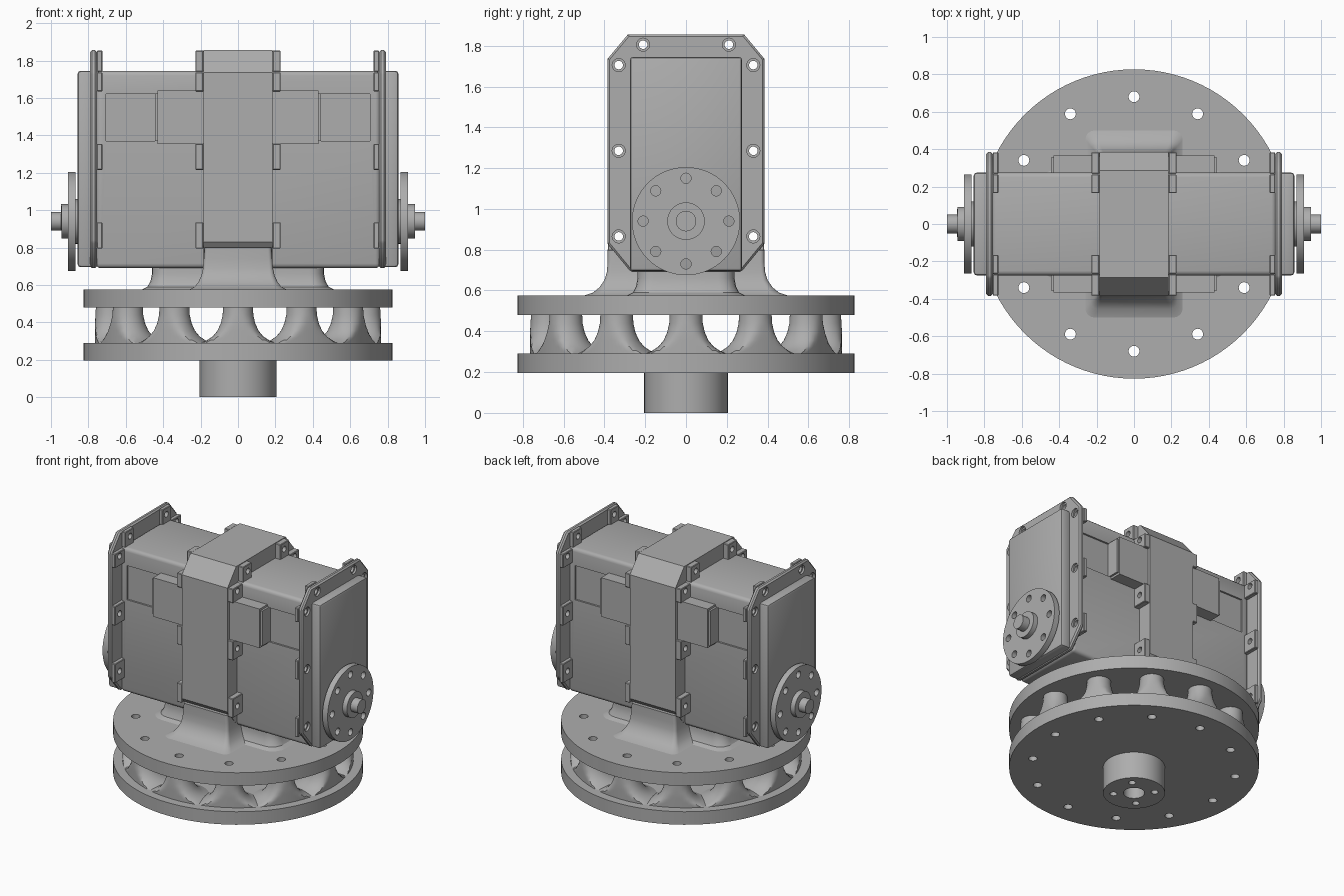
import bpy, bmesh, math
from mathutils import Matrix, Vector

old = bpy.data.objects.get("Cube")
if old:
    bpy.data.objects.remove(old, do_unlink=True)

metal = bpy.data.materials.new("plain grey")
metal.use_nodes = True
grey = (0.42, 0.42, 0.42, 1)
metal.diffuse_color = grey
metal.node_tree.nodes["Principled BSDF"].inputs["Base Color"].default_value = grey
parts = []


# ---- shape helpers ----
def box(bm, x, y, z):
    lo, hi = Vector((min(x), min(y), min(z))), Vector((max(x), max(y), max(z)))
    m = Matrix.Translation((lo + hi) / 2) @ Matrix.Diagonal((*(hi - lo), 1))
    bmesh.ops.create_cube(bm, size=1, matrix=m)


def cyl(bm, axis, u, v, r, a, b, seg=32):
    """Cylinder along z at (x=u, y=v) or along x at (y=u, z=v)."""
    mid = (a + b) / 2
    if axis == "z":
        m = Matrix.Translation((u, v, mid))
    else:
        m = Matrix.Translation((mid, u, v)) @ Matrix.Rotation(math.pi / 2, 4, "Y")
    bmesh.ops.create_cone(bm, cap_ends=True, segments=seg, radius1=r, radius2=r,
                          depth=abs(b - a), matrix=m)


def prism(bm, outline, x0, x1):
    face = bm.faces.new([bm.verts.new((x0, y, z)) for y, z in outline])
    new = bmesh.ops.extrude_face_region(bm, geom=[face])["geom"]
    bmesh.ops.translate(bm, vec=(x1 - x0, 0, 0),
                        verts=[g for g in new if isinstance(g, bmesh.types.BMVert)])


def loft(bm, layers, seg=5):
    """Rounded rectangles (half x, half y, corner, z) joined into a solid."""
    rings = []
    for hx, hy, r, z in layers:
        ring = []
        for q, (sx, sy) in enumerate(((1, 1), (-1, 1), (-1, -1), (1, -1))):
            for i in range(seg + 1):
                a = math.pi / 2 * (q + i / seg)
                ring.append(bm.verts.new((sx * (hx - r) + r * math.cos(a),
                                          sy * (hy - r) + r * math.sin(a), z)))
        rings.append(ring)
    n = len(rings[0])
    for low, up in zip(rings, rings[1:]):
        for i in range(n):
            bm.faces.new((low[i], low[(i + 1) % n], up[(i + 1) % n], up[i]))
    bm.faces.new(rings[0])
    bm.faces.new(rings[-1])


def bake(ob):
    dg = bpy.context.evaluated_depsgraph_get()
    mesh = bpy.data.meshes.new_from_object(ob.evaluated_get(dg))
    ob.modifiers.clear()
    ob.data = mesh


def make(name, bm, bevel=0, segments=2, keep=True):
    bmesh.ops.recalc_face_normals(bm, faces=bm.faces)
    mesh = bpy.data.meshes.new(name)
    bm.to_mesh(mesh)
    bm.free()
    mesh.materials.append(metal)
    ob = bpy.data.objects.new(name, mesh)
    bpy.context.collection.objects.link(ob)
    if bevel:
        mod = ob.modifiers.new("bevel", "BEVEL")
        mod.width, mod.segments, mod.limit_method = bevel, segments, "ANGLE"
        bake(ob)
    if keep:
        parts.append(ob)
    return ob


def cut(ob, bm):
    cutter = make("cutter", bm, keep=False)
    cutter.hide_render = True
    mod = ob.modifiers.new("cut", "BOOLEAN")
    mod.operation, mod.solver, mod.object = "DIFFERENCE", "EXACT", cutter
    bake(ob)
    bpy.data.objects.remove(cutter, do_unlink=True)


# ---- turntable: two drilled discs, hub and flared pillars ----
RING, LIMIT = 0.68, 0.765
spokes = [math.radians(30 * i) for i in range(12)]
for name, z0, z1 in (("lower_disc", 0.195, 0.29), ("upper_disc", 0.48, 0.575)):
    bm = bmesh.new()
    cyl(bm, "z", 0, 0, 0.827, z0, z1, 96)
    disc = make(name, bm)
    bm = bmesh.new()
    for a in spokes:
        cyl(bm, "z", RING * math.cos(a), RING * math.sin(a), 0.029, z0 - 0.1, z1 + 0.1, 20)
    cut(disc, bm)

bm = bmesh.new()
cyl(bm, "z", 0, 0, 0.205, 0, 0.2, 64)
hub = make("base_hub", bm)
bm = bmesh.new()
cyl(bm, "z", 0, 0, 0.07, -0.1, 0.15)
for i in range(4):
    a = math.pi / 4 + i * math.pi / 2
    cyl(bm, "z", 0.137 * math.cos(a), 0.137 * math.sin(a), 0.024, -0.1, 0.12, 20)
cut(hub, bm)

profile = [(0.029, 0.29), (0.2, 0.29), (0.165, 0.305), (0.135, 0.325), (0.11, 0.355),
           (0.092, 0.395), (0.082, 0.44), (0.08, 0.48), (0.029, 0.48)]
bm = bmesh.new()
SEG = 40
for a in spokes:
    grid = []
    for i in range(SEG):
        t = 2 * math.pi * i / SEG
        column = []
        for r, z in profile:
            p = Vector((RING * math.cos(a) + r * math.cos(t), RING * math.sin(a) + r * math.sin(t)))
            if p.length > LIMIT:
                p *= LIMIT / p.length
            column.append(bm.verts.new((p.x, p.y, z)))
        grid.append(column)
    for i in range(SEG):
        here, there = grid[i], grid[(i + 1) % SEG]
        for j in range(len(profile)):
            k = (j + 1) % len(profile)
            bm.faces.new((here[j], there[j], there[k], here[k]))
make("disc_pillars", bm)

# ---- saddle that flares onto the upper disc ----
bm = bmesh.new()
loft(bm, [(0.26, 0.5, 0.05, 0.575), (0.232, 0.455, 0.04, 0.59), (0.212, 0.425, 0.03, 0.615),
          (0.196, 0.4, 0.025, 0.65), (0.187, 0.388, 0.02, 0.69), (0.183, 0.384, 0.02, 0.74),
          (0.178, 0.384, 0.02, 0.8)])
make("saddle_band", bm)
bm = bmesh.new()
loft(bm, [(0.515, 0.29, 0.1, 0.575), (0.485, 0.26, 0.09, 0.59), (0.468, 0.245, 0.08, 0.62),
          (0.46, 0.238, 0.08, 0.66), (0.46, 0.238, 0.08, 0.7)])
make("saddle_foot", bm)

# ---- motor housing with shallow side panels ----
bm = bmesh.new()
box(bm, (-0.76, 0.76), (-0.275, 0.275), (0.69, 1.745))
body = make("motor_housing", bm, 0.025, 3)
bm = bmesh.new()
for sx in (-1, 1):
    for sy in (-1, 1):
        box(bm, (sx * 0.2, sx * 0.705), (sy * 0.262, sy * 0.32), (1.37, 1.62))
cut(body, bm)

# ---- clamp strap and end lids share one chamfered outline ----
half = [(0.27, 0.69), (0.385, 0.83), (0.385, 1.735), (0.285, 1.855)]
outline = half + [(-y, z) for y, z in reversed(half)]
screws = [(s * y, z) for s in (-1, 1)
          for y, z in ((0.21, 1.805), (0.33, 1.705), (0.33, 1.285), (0.33, 0.865))]


def drill(ob, x0, x1, r=0.021):
    bm = bmesh.new()
    for y, z in screws:
        cyl(bm, "x", y, z, r, x0, x1, 20)
    cut(ob, bm)


def bosses(name, x0, x1):
    bm = bmesh.new()
    for y, z in screws:
        s = math.copysign(1, y)
        if z > 1.8:
            box(bm, (x0, x1), (s * 0.165, s * 0.265), (1.74, 1.853))
        else:
            box(bm, (x0, x1), (s * 0.27, s * 0.383), (z - 0.07, min(z + 0.07, 1.737)))
    drill(make(name, bm, 0.004, 1), min(x0, x1) - 0.1, max(x0, x1) + 0.1)


bm = bmesh.new()
prism(bm, outline, -0.185, 0.185)
drill(make("clamp_strap", bm), -0.3, 0.3)

for s, side in ((1, "left"), (-1, "right")):
    bosses(side + "_strap_bosses", s * 0.185, s * 0.228)
    bosses(side + "_lid_bosses", s * 0.725, s * 0.755)

    bm = bmesh.new()
    prism(bm, outline, s * 0.755, s * 0.79)
    lid = make(side + "_lid", bm, 0.01, 1)
    drill(lid, s * 0.7, s * 0.85)
    drill(lid, s * 0.775, s * 0.85, 0.032)
    bm = bmesh.new()
    box(bm, (s * 0.77, s * 0.857), (-0.275, 0.275), (0.695, 1.745))
    make(side + "_lid_panel", bm, 0.016, 2)

    # plugs on the front and back of the housing
    for sy, face in ((-1, "front"), (1, "back")):
        bm = bmesh.new()
        box(bm, (s * 0.18, s * 0.43), (sy * 0.25, sy * 0.365), (1.355, 1.64))
        box(bm, (s * 0.43, s * 0.445), (sy * 0.25, sy * 0.355), (1.37, 1.625))
        make(f"{side}_{face}_plug", bm)

    # output horn with bolt circle, boss and shaft
    bm = bmesh.new()
    cyl(bm, "x", 0, 0.94, 0.265, s * 0.868, s * 0.91, 64)
    horn = make(side + "_horn", bm)
    bm = bmesh.new()
    for i in range(8):
        a = i * math.pi / 4
        cyl(bm, "x", 0.21 * math.cos(a), 0.94 + 0.21 * math.sin(a), 0.025, s * 0.8, s * 1.0, 20)
    cut(horn, bm)
    for name, r, x0, x1 in (("horn_spacer", 0.12, 0.85, 0.87), ("horn_boss", 0.092, 0.9, 0.945),
                            ("shaft", 0.05, 0.94, 1.0)):
        bm = bmesh.new()
        cyl(bm, "x", 0, 0.94, r, s * x0, s * x1, 40)
        make(f"{side}_{name}", bm)

# ---- smooth curved faces, keep edges sharp ----
bpy.ops.object.select_all(action="DESELECT")
for ob in parts:
    ob.select_set(True)
bpy.context.view_layer.objects.active = parts[0]
bpy.ops.object.shade_smooth_by_angle(angle=math.radians(30))
